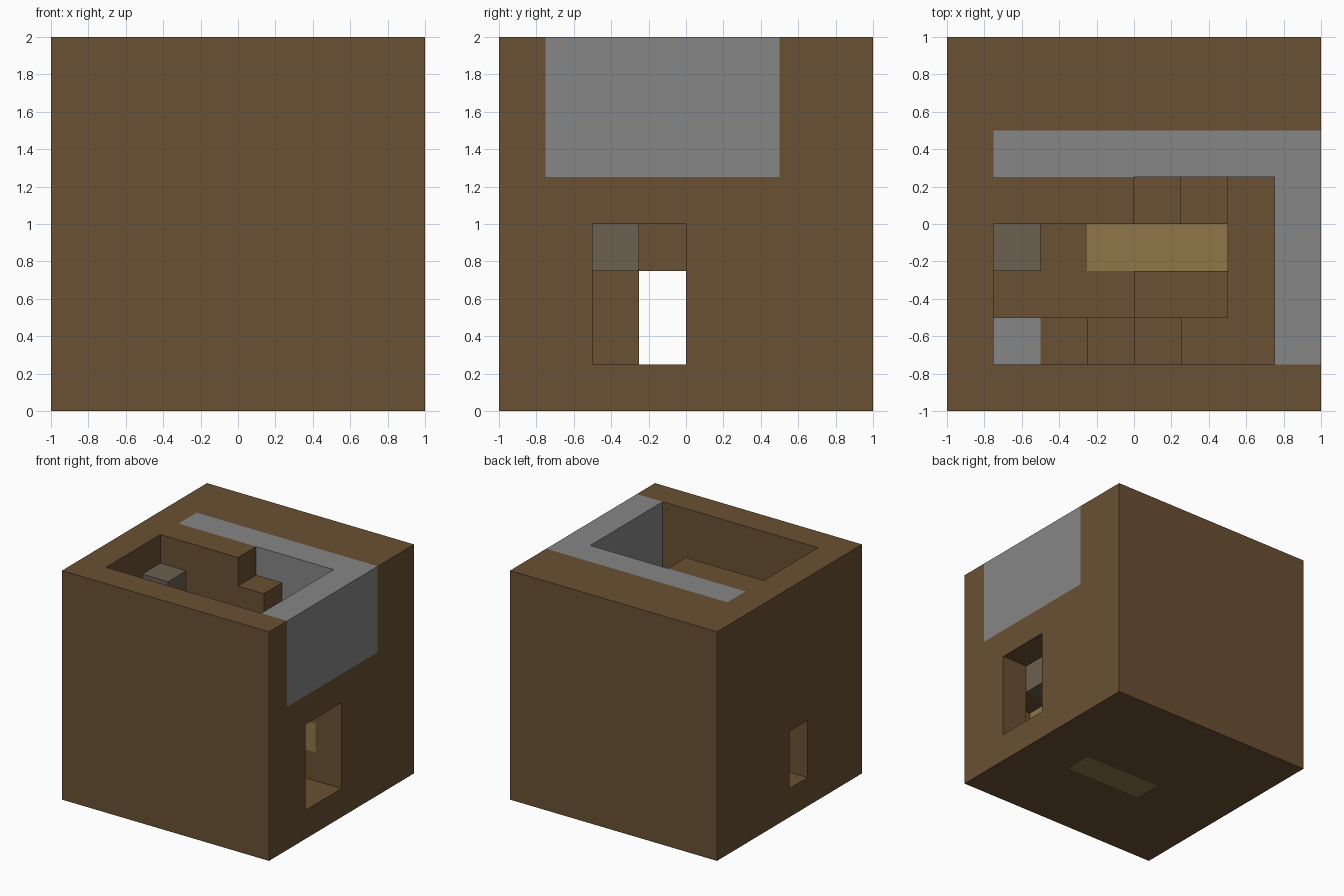
import bpy
import bmesh
from mathutils import Vector

if "Cube" in bpy.data.objects:
    bpy.data.objects.remove(bpy.data.objects["Cube"], do_unlink=True)

N, S = 8, 0.25            # blocks per side and block size
cells = {}                # block position -> part name


def block_range(xs, ys, zs):
    return [(x, y, z) for x in range(*xs) for y in range(*ys) for z in range(*zs)]


def fill(part, xs, ys, zs):
    for c in block_range(xs, ys, zs):
        cells[c] = part


def carve(xs, ys, zs):
    for c in block_range(xs, ys, zs):
        cells.pop(c, None)


def material(name, hex_color):
    def linear(c):
        return c / 12.92 if c <= 0.04045 else ((c + 0.055) / 1.055) ** 2.4
    rgb = [linear(int(hex_color[i:i + 2], 16) / 255) for i in (0, 2, 4)]
    m = bpy.data.materials.new(name)
    m.use_nodes = True
    m.diffuse_color = (*rgb, 1)
    m.node_tree.nodes["Principled BSDF"].inputs["Base Color"].default_value = (*rgb, 1)
    return m


brown = material("earth_brown", "6a5033")
gray = material("stone_gray", "868686")
tan = material("wood_tan", "90764a")
taupe = material("lamp_taupe", "6c6051")

# Outer mass with the stairwell, the room and two doorways cut out
fill("outer_walls", (0, N), (0, N), (0, N))
carve((1, 7), (1, 4), (1, N))
carve((4, 7), (4, 5), (1, N))
carve((7, N), (2, 4), (1, 4))
carve((0, 1), (3, 4), (1, 3))

# Stone lining around the stairwell
fill("stone_wall", (1, N), (5, 6), (5, N))
fill("stone_wall", (7, N), (1, 6), (5, N))

# Upper stairs, descending along the back wall
for i in range(3):
    fill("upper_stairs", (4 + i, 5 + i), (4, 5), (1, 7 - i))

# Landing with a lowered alcove ceiling
fill("landing", (6, 7), (1, 4), (4, 5))
fill("landing", (6, 7), (1, 2), (3, 4))

# Lower stairs, descending along the front wall
for i in range(4):
    fill("lower_stairs", (5 - i, 6 - i), (1, 2), (1, 5 - i))
fill("stone_step", (1, 2), (1, 2), (1, 2))
fill("partition", (4, 6), (2, 3), (1, 3))

# Wooden floor, wall panel and alcove panel
fill("wood_floor", (3, 6), (3, 4), (0, 1))
fill("wall_panel", (6, 7), (4, 5), (2, 3))
fill("alcove_panel", (5, 6), (1, 2), (2, 3))

# Lamps
fill("upper_lamp", (1, 2), (3, 4), (6, 7))
fill("doorway_lamp", (6, 7), (2, 3), (3, 4))

part_materials = {
    "outer_walls": brown, "upper_stairs": brown, "landing": brown,
    "lower_stairs": brown, "partition": brown,
    "stone_wall": gray, "stone_step": gray,
    "wood_floor": tan, "wall_panel": tan, "alcove_panel": tan,
    "upper_lamp": taupe, "doorway_lamp": taupe,
}


def build(part, mat):
    """Make the exposed faces of all blocks of one part."""
    bm = bmesh.new()
    for cell in [c for c, p in cells.items() if p == part]:
        center = Vector(cell) + Vector((0.5, 0.5, 0.5))
        for axis in range(3):
            for sign in (-1, 1):
                n, u = Vector(), Vector()
                n[axis] = sign
                u[(axis + 1) % 3] = 1
                if tuple(int(a + b) for a, b in zip(cell, n)) in cells:
                    continue
                v = n.cross(u)
                corners = (-u - v, u - v, u + v, v - u)
                points = [(center + (n + k) / 2) * S - Vector((1, 1, 0)) for k in corners]
                bm.faces.new([bm.verts.new(p) for p in points])
    bmesh.ops.remove_doubles(bm, verts=bm.verts, dist=S / 100)
    mesh = bpy.data.meshes.new(part)
    bm.to_mesh(mesh)
    bm.free()
    mesh.materials.append(mat)
    bpy.context.collection.objects.link(bpy.data.objects.new(part, mesh))


for part, mat in part_materials.items():
    build(part, mat)
